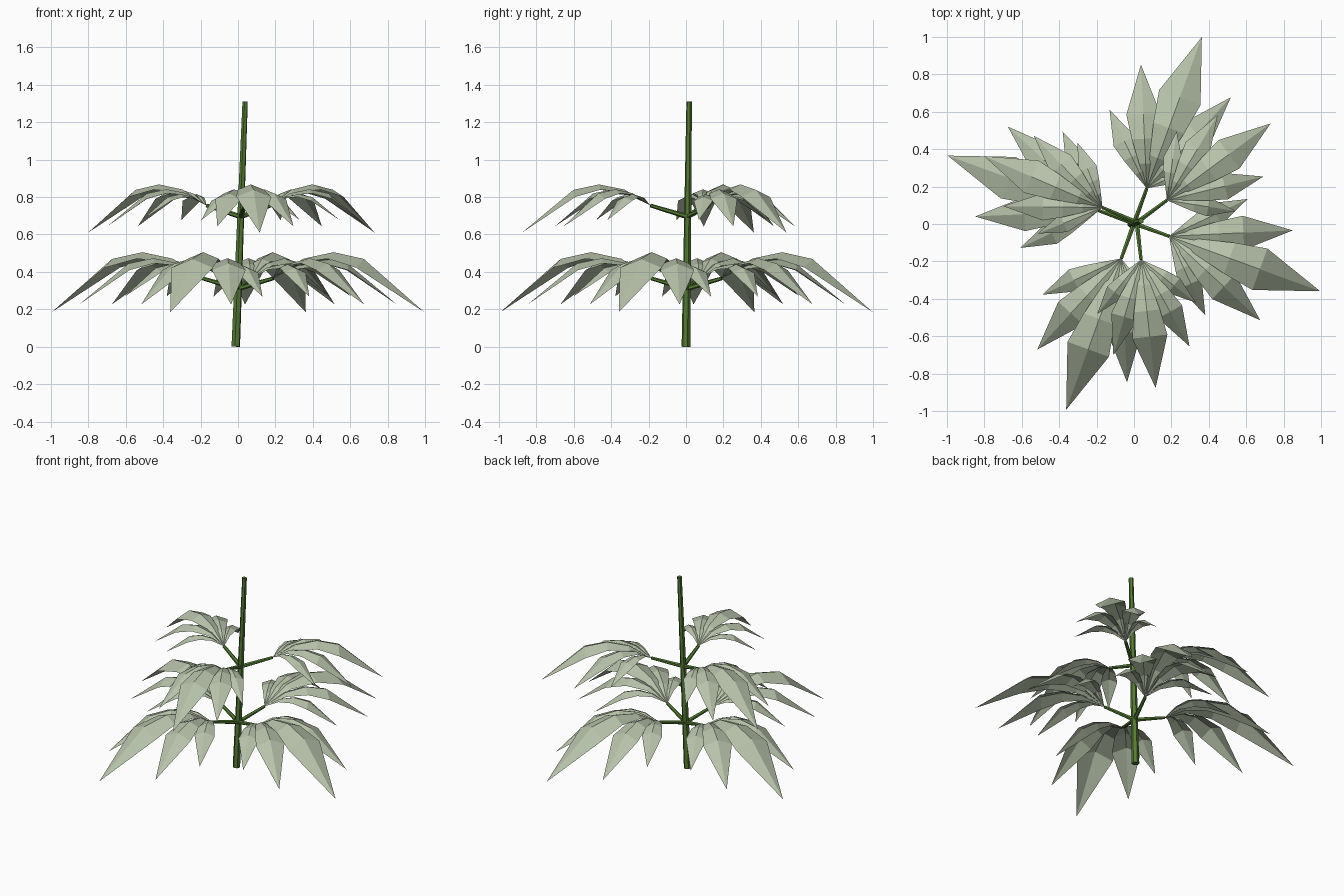
import bpy, bmesh, math
from mathutils import Vector, Matrix

if "Cube" in bpy.data.objects:
    bpy.data.objects.remove(bpy.data.objects["Cube"])


def material(name, rgb):
    m = bpy.data.materials.new(name)
    m.diffuse_color = (*rgb, 1)
    m.use_nodes = True
    m.node_tree.nodes["Principled BSDF"].inputs["Base Color"].default_value = m.diffuse_color
    return m


leaf_green = material("sage leaf", (0.47, 0.54, 0.40))
stem_green = material("stem green", (0.09, 0.20, 0.035))


def finish(bm, name, mat):
    mesh = bpy.data.meshes.new(name)
    bm.to_mesh(mesh)
    bm.free()
    mesh.materials.append(mat)
    obj = bpy.data.objects.new(name, mesh)
    bpy.context.collection.objects.link(obj)
    return obj


def rod(name, a, b, r1, r2, sides):
    a, b = Vector(a), Vector(b)
    bm = bmesh.new()
    bmesh.ops.create_cone(bm, cap_ends=True, segments=sides, radius1=r1,
                          radius2=r2, depth=(b - a).length)
    turn = (b - a).to_track_quat('Z', 'Y').to_matrix().to_4x4()
    bmesh.ops.transform(bm, matrix=Matrix.Translation((a + b) / 2) @ turn, verts=bm.verts)
    return finish(bm, name, stem_green)


# Leaflet stations: (fraction of length, half width), as a share of the length
STATIONS = [(0.2, 0.052), (0.4, 0.102), (0.6, 0.137)]
FOLD = 0.4


def arch(t):
    return 0.82 * t - 1.03 * t * t


def add_leaflet(bm, base, angle, length):
    d = Vector((math.cos(angle), math.sin(angle), 0))
    s = Vector((-d.y, d.x, 0))

    def point(t, w):
        z = arch(t) - abs(w) * FOLD
        return bm.verts.new(base + length * (d * t + s * w + Vector((0, 0, z))))

    root, tip = point(0, 0), point(1, 0)
    rows = [[point(t, w), point(t, 0), point(t, -w)] for t, w in STATIONS]
    for i in (0, 1):
        bm.faces.new((root, rows[0][i + 1], rows[0][i]))
        for p, q in zip(rows, rows[1:]):
            bm.faces.new((p[i], p[i + 1], q[i + 1], q[i]))
        bm.faces.new((rows[-1][i], rows[-1][i + 1], tip))


def leaf(name, node, angle, size, rise):
    node = Vector(node)
    d = Vector((math.cos(angle), math.sin(angle), 0))
    base = node + d * 0.2 + Vector((0, 0, rise))
    rod(name + "_stalk", node, base, 0.014, 0.010, 6)
    bm = bmesh.new()
    for k, share in zip((-2, -1, 0, 1, 2), (0.54, 0.77, 1, 0.77, 0.54)):
        add_leaflet(bm, base, angle + k * math.radians(22.7), size * share)
    bmesh.ops.recalc_face_normals(bm, faces=bm.faces)
    for f in bm.faces:
        if f.normal.z < 0:
            f.normal_flip()
    finish(bm, name, leaf_green)


# Leaning stem
rod("stem", (-0.012, 0, 0), (0.038, 0.017, 1.31), 0.024, 0.015, 6)

# Lower whorl of four leaves, upper whorl of three smaller ones
for i in range(4):
    leaf(f"lower_leaf_{i + 1}", (0, 0.003, 0.31), math.radians(-20 + 90 * i), 0.86, 0.055)
for i in range(3):
    leaf(f"upper_leaf_{i + 1}", (0.015, 0.008, 0.695), math.radians(36.5 + 120 * i), 0.69, 0.06)
